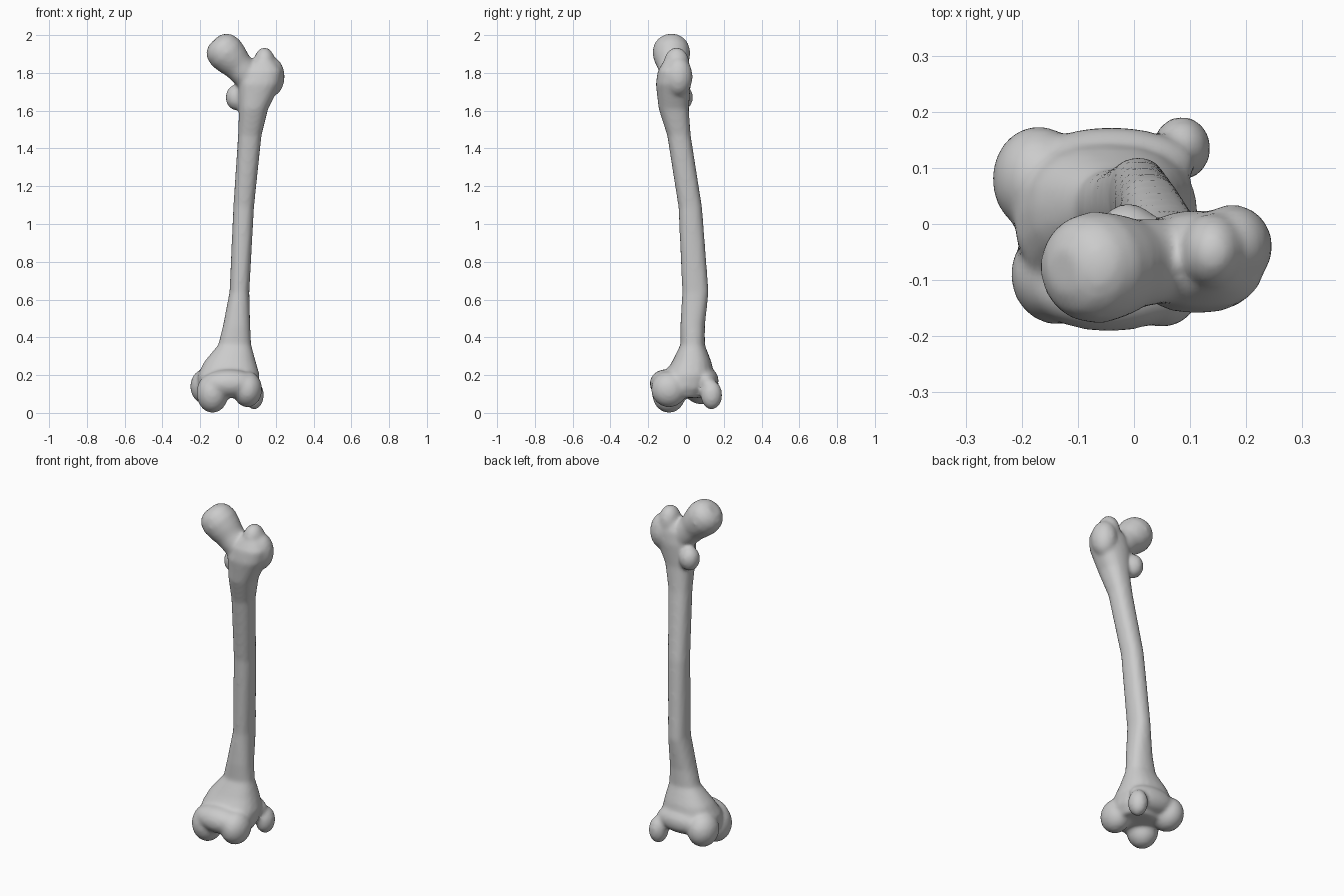
import bpy
import bmesh
from math import cos, sin, tau, copysign
from mathutils import Matrix, Vector

if "Cube" in bpy.data.objects:
    bpy.data.objects.remove(bpy.data.objects["Cube"])

SIDES = 20


def make_material(name, colour):
    mat = bpy.data.materials.new(name)
    mat.use_nodes = True
    mat.diffuse_color = colour
    mat.node_tree.nodes["Principled BSDF"].inputs["Base Color"].default_value = colour
    return mat


def squarish(value, power=0.85):
    return copysign(abs(value) ** power, value)


def skin(bm, rings):
    """Bridge a list of vertex rings and close both ends."""
    for low, high in zip(rings, rings[1:]):
        for i in range(SIDES):
            j = (i + 1) % SIDES
            bm.faces.new((low[i], low[j], high[j], high[i]))
    bm.faces.new(rings[0][::-1])
    bm.faces.new(rings[-1])


def add_shaft(bm, sections):
    """Loft level sections given as height, x range and y range."""
    rings = []
    for z, x0, x1, y0, y1 in sections:
        ring = []
        for i in range(SIDES):
            a = tau * i / SIDES
            x = (x0 + x1) / 2 + (x1 - x0) / 2 * squarish(cos(a))
            y = (y0 + y1) / 2 + (y1 - y0) / 2 * squarish(sin(a))
            ring.append(bm.verts.new((x, y, z)))
        rings.append(ring)
    skin(bm, rings)


def add_neck(bm, start, end, profile):
    """Loft round sections along a line; profile holds position and radius."""
    start, end = Vector(start), Vector(end)
    turn = (end - start).to_track_quat('Z', 'Y')
    rings = []
    for t, r in profile:
        centre = start.lerp(end, t)
        ring = []
        for i in range(SIDES):
            a = tau * i / SIDES
            ring.append(bm.verts.new(centre + turn @ Vector((r * cos(a), r * sin(a), 0))))
        rings.append(ring)
    skin(bm, rings)


def add_lobe(bm, centre, radii):
    size = Matrix.Diagonal((*radii, 1))
    bmesh.ops.create_uvsphere(bm, u_segments=24, v_segments=16, radius=1,
                              matrix=Matrix.Translation(centre) @ size)


bm = bmesh.new()

# Bowed shaft, flaring at the knee end and the hip end
add_shaft(bm, [
    (0.08, -0.15, 0.08, -0.12, 0.09),
    (0.13, -0.21, 0.11, -0.14, 0.13),
    (0.20, -0.215, 0.115, -0.12, 0.15),
    (0.27, -0.18, 0.095, -0.075, 0.135),
    (0.36, -0.105, 0.07, -0.03, 0.10),
    (0.46, -0.08, 0.065, -0.03, 0.10),
    (0.64, -0.045, 0.06, -0.02, 0.12),
    (1.09, -0.025, 0.085, -0.04, 0.085),
    (1.47, 0.0, 0.125, -0.10, 0.025),
    (1.61, 0.005, 0.16, -0.145, 0.015),
    (1.74, 0.0, 0.225, -0.16, 0.025),
    (1.81, 0.02, 0.235, -0.15, 0.02),
    (1.86, 0.07, 0.2, -0.12, 0.0),
])

# Neck and head
add_neck(bm, (0.10, -0.06, 1.73), (-0.12, -0.083, 1.965), [
    (0, 0.07), (0.25, 0.076), (0.45, 0.08), (0.6, 0.093), (0.75, 0.101),
    (0.88, 0.094), (0.97, 0.075), (1.03, 0.04),
])

# Greater trochanter: peak and outer bulge
add_lobe(bm, (0.14, -0.05, 1.84), (0.06, 0.07, 0.095))
add_lobe(bm, (0.175, -0.04, 1.78), (0.072, 0.075, 0.105))

# Lesser trochanter
add_lobe(bm, (-0.01, -0.02, 1.67), (0.056, 0.057, 0.068))

# Knee end: front lobes with a bridge between them
add_lobe(bm, (-0.135, -0.09, 0.105), (0.085, 0.09, 0.105))
add_lobe(bm, (0.05, -0.09, 0.125), (0.078, 0.095, 0.095))
add_lobe(bm, (-0.045, -0.11, 0.155), (0.15, 0.082, 0.075))

# Knee end: rear lobes with a bridge between them
add_lobe(bm, (-0.17, 0.08, 0.14), (0.083, 0.095, 0.095))
add_lobe(bm, (0.085, 0.135, 0.095), (0.052, 0.057, 0.077))
add_lobe(bm, (-0.04, 0.105, 0.17), (0.15, 0.068, 0.07))

bmesh.ops.recalc_face_normals(bm, faces=bm.faces)
mesh = bpy.data.meshes.new("thigh_bone")
bm.to_mesh(mesh)
bm.free()

bone = bpy.data.objects.new("thigh_bone", mesh)
bpy.context.collection.objects.link(bone)
mesh.materials.append(make_material("bone_grey", (0.6, 0.6, 0.6, 1)))

# Fuse the overlapping volumes into one soft surface
remesh = bone.modifiers.new("fuse", 'REMESH')
remesh.mode = 'VOXEL'
remesh.voxel_size = 0.011
remesh.use_smooth_shade = True
soften = bone.modifiers.new("soften", 'SMOOTH')
soften.factor = 0.5
soften.iterations = 7

for poly in mesh.polygons:
    poly.use_smooth = True
